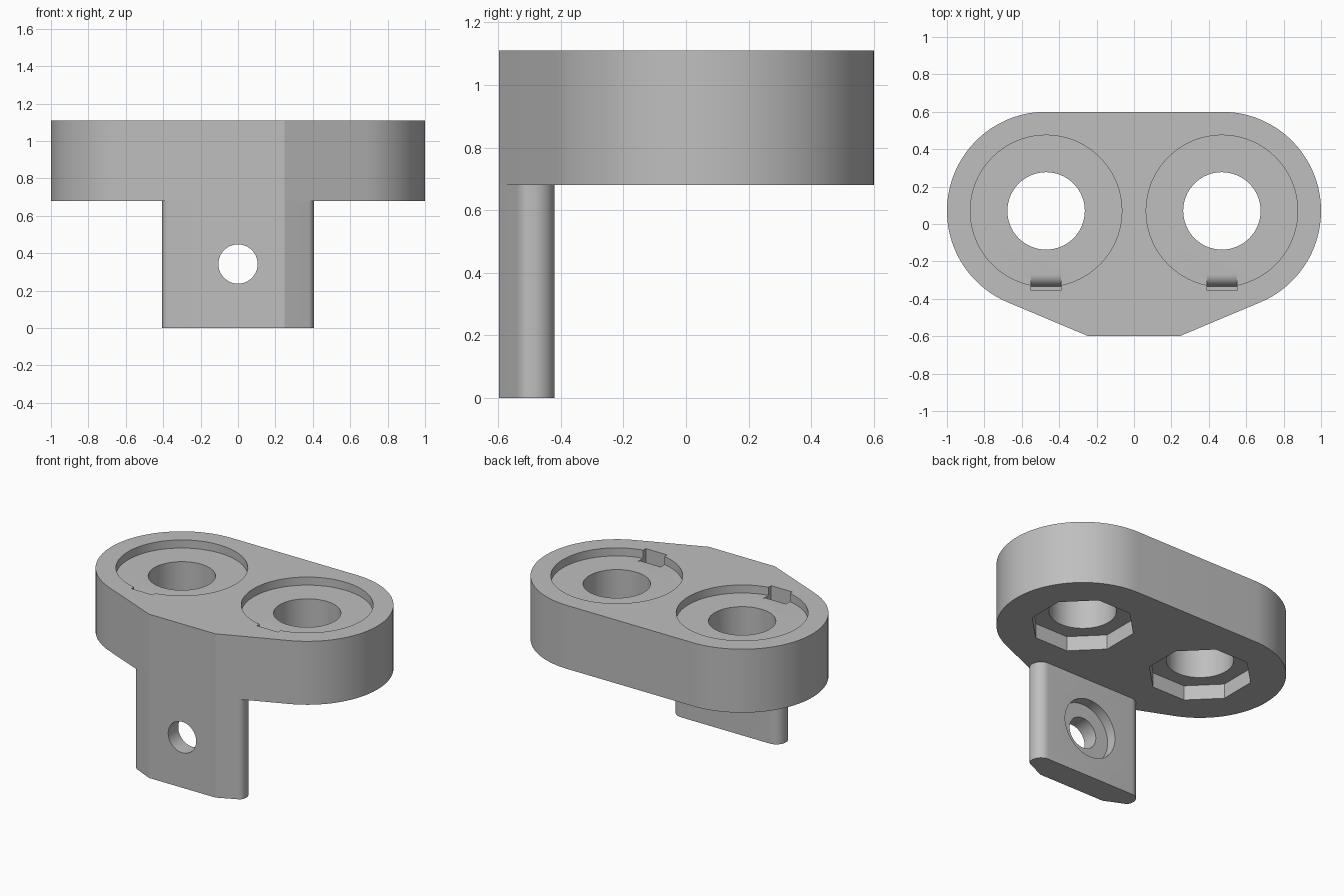
import bpy, bmesh, math
from mathutils import Matrix, Vector

if "Cube" in bpy.data.objects:
    bpy.data.objects.remove(bpy.data.objects["Cube"], do_unlink=True)

grey = bpy.data.materials.new("plain grey")
grey.use_nodes = True
COLOUR = (0.52, 0.52, 0.52, 1)
grey.diffuse_color = COLOUR
grey.node_tree.nodes["Principled BSDF"].inputs["Base Color"].default_value = COLOUR

TOP, UNDER, BACK = 1.11, 0.68, 0.598
CX, CY, R = 0.47, 0.07, 0.53        # ring centres and end radius
FLOOR = TOP - 0.055                 # recess floor
SLOPE = math.atan2(0.42, 1)         # angle of the front chamfers
LEG_BACK, HOLE_Z = -0.42, 0.342


def arc(cx, cy, r, start, end, n):
    """Points along an arc, angles in degrees."""
    steps = [math.radians(start + (end - start) * i / n) for i in range(n + 1)]
    return [(cx + r * math.cos(a), cy + r * math.sin(a)) for a in steps]


def prism(name, points, low, high, matrix=Matrix()):
    """Extrude a flat outline from low to high, then place it."""
    bm = bmesh.new()
    face = bm.faces.new([bm.verts.new((x, y, low)) for x, y in points])
    out = bmesh.ops.extrude_face_region(bm, geom=[face])
    top = [v for v in out["geom"] if isinstance(v, bmesh.types.BMVert)]
    bmesh.ops.translate(bm, verts=top, vec=Vector((0, 0, high - low)))
    bmesh.ops.recalc_face_normals(bm, faces=bm.faces)
    bm.transform(matrix)
    mesh = bpy.data.meshes.new(name)
    bm.to_mesh(mesh)
    bm.free()
    mesh.materials.append(grey)
    obj = bpy.data.objects.new(name, mesh)
    bpy.context.collection.objects.link(obj)
    return obj


def circle(cx, cy, r, n=64, turn=0):
    return arc(cx, cy, r, turn, turn + 360, n)[:-1]


def combine(target, tool, operation):
    """Apply one boolean and discard the tool."""
    bpy.context.view_layer.objects.active = target
    mod = target.modifiers.new("boolean", "BOOLEAN")
    mod.operation, mod.solver, mod.object = operation, "EXACT", tool
    bpy.ops.object.modifier_apply(modifier=mod.name)
    bpy.data.objects.remove(tool, do_unlink=True)


def mirrored(half):
    """Close an outline by mirroring its right half in x."""
    return half + [(-x, y) for x, y in reversed(half)]


# Front corner where the chamfer leaves the flat front
tangent_x = CX + R * math.sin(SLOPE)
tangent_y = CY - R * math.cos(SLOPE)
corner = (tangent_x - (tangent_y + BACK) / math.tan(SLOPE), -BACK)

# Holder body with round ends
end = arc(CX, CY, R, math.degrees(SLOPE) - 90, 90, 48)
body = prism("holder_body", mirrored([corner] + end), UNDER, TOP)

# Mounting leg: chamfered front, rounded sides
edge_x = 0.38
edge_y = corner[1] + (edge_x - corner[0]) * math.tan(SLOPE)
side = arc(0.36, edge_y + 0.045, 0.045, math.degrees(SLOPE) - 90, 0, 8)
back = arc(0.335, LEG_BACK - 0.07, 0.07, 0, 90, 12)
leg = prism("mounting_leg", mirrored([corner] + side + back), 0, UNDER)
combine(body, leg, "UNION")

# Ring seats: top recess, through hole, octagonal pocket and locating slot
for s in (-1, 1):
    cx = s * CX
    combine(body, prism("recess", circle(cx, CY, 0.405, 96), FLOOR, TOP + 0.1), "DIFFERENCE")
    combine(body, prism("bore", circle(cx, CY, 0.207), UNDER - 0.1, TOP + 0.1), "DIFFERENCE")
    combine(body, prism("pocket", circle(cx, CY, 0.325, 8, 22.5), UNDER - 0.1, UNDER + 0.1), "DIFFERENCE")
    ramp = arc(-0.27, FLOOR - 0.064, 0.064, 180, 90, 10)
    outline = [(-0.355, TOP + 0.1), (-0.355, ramp[0][1])] + ramp + [(-0.27, TOP + 0.1)]
    # Turn the profile so that it lies in the y-z plane
    turn = Matrix(((0, 0, 1, cx), (1, 0, 0, 0), (0, 1, 0, 0), (0, 0, 0, 1)))
    combine(body, prism("slot", outline, -0.08, 0.08, turn), "DIFFERENCE")

# Screw hole with a counterbore at the back of the leg
to_back = Matrix.Translation((0, 0, HOLE_Z)) @ Matrix.Rotation(math.radians(-90), 4, "X")
combine(body, prism("screw_hole", circle(0, 0, 0.105, 48), -0.8, -0.3, to_back), "DIFFERENCE")
combine(body, prism("counterbore", circle(0, 0, 0.2, 64), LEG_BACK - 0.07, -0.3, to_back), "DIFFERENCE")

# Smooth the round walls, keep the creases
bpy.ops.object.select_all(action="DESELECT")
body.select_set(True)
bpy.context.view_layer.objects.active = body
bpy.ops.object.shade_smooth_by_angle(angle=math.radians(20))
